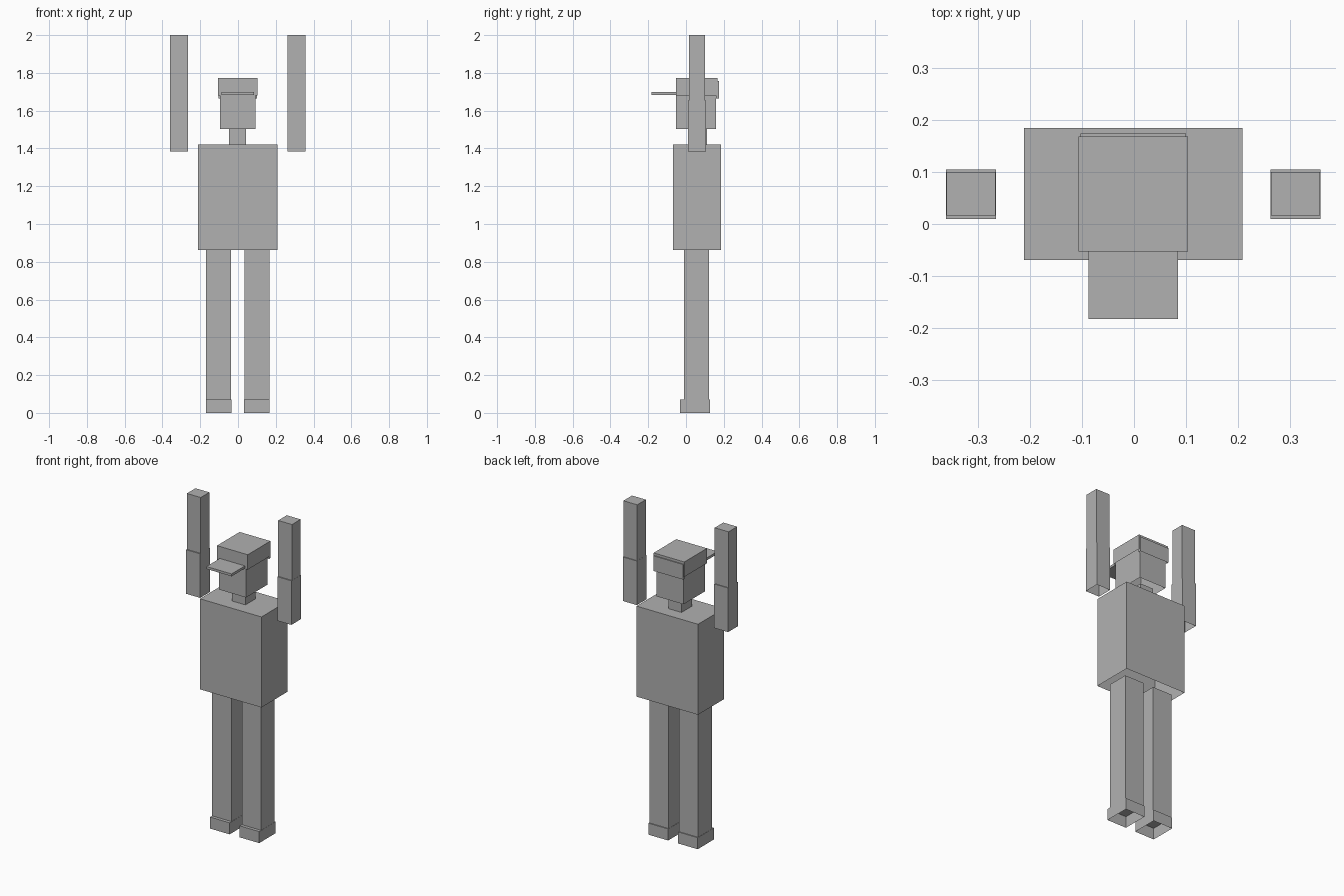
import bpy
import bmesh

if "Cube" in bpy.data.objects:
    bpy.data.objects.remove(bpy.data.objects["Cube"])

# One flat grey for the whole figure
grey = bpy.data.materials.new("plain_grey")
grey.diffuse_color = (0.44, 0.44, 0.44, 1.0)
grey.use_nodes = True
grey.node_tree.nodes["Principled BSDF"].inputs["Base Color"].default_value = grey.diffuse_color

CX = -0.0015  # mirror plane of the figure


def box(name, x, y, z, open_bottom=True):
    """Box from (min, max) ranges; most parts are hollow shells without an underside."""
    bm = bmesh.new()
    bmesh.ops.create_cube(bm, size=1)
    for v in bm.verts:
        v.co = [r[0] if c < 0 else r[1] for c, r in zip(v.co, (x, y, z))]
    bm.normal_update()
    if open_bottom:
        under = [f for f in bm.faces if f.normal.z < -0.5]
        bmesh.ops.delete(bm, geom=under, context='FACES_ONLY')
    mesh = bpy.data.meshes.new(name)
    bm.to_mesh(mesh)
    bm.free()
    mesh.materials.append(grey)
    obj = bpy.data.objects.new(name, mesh)
    bpy.context.collection.objects.link(obj)
    return obj


def pair(name, inner, outer, y, z):
    """Matching left and right parts."""
    box(name + "_right", (CX - outer, CX - inner), y, z)
    box(name + "_left", (CX + inner, CX + outer), y, z)


def centred(name, half, y, z, **kw):
    box(name, (CX - half, CX + half), y, z, **kw)


# Body
centred("torso", 0.21, (-0.069, 0.185), (0.863, 1.422))
centred("neck", 0.045, (0.01, 0.11), (1.422, 1.504))
centred("head", 0.093, (-0.052, 0.159), (1.504, 1.72))

# Legs and shoes
pair("leg", 0.035, 0.167, (-0.011, 0.122), (0.071, 0.863))
pair("shoe", 0.034, 0.168, (-0.031, 0.128), (0.0, 0.071))

# Raised arms: upper arm below, slightly thinner forearm above
pair("upper_arm", 0.264, 0.3595, (0.0095, 0.105), (1.383, 1.655))
pair("forearm", 0.2645, 0.359, (0.016, 0.100), (1.655, 2.0))

# Cap with brim and thin back panel
centred("cap", 0.105, (-0.053, 0.168), (1.68, 1.772))
centred("cap_back_panel", 0.1015, (0.16, 0.174), (1.664, 1.757))
centred("cap_brim", 0.086, (-0.183, 0.0), (1.683, 1.698), open_bottom=False)
